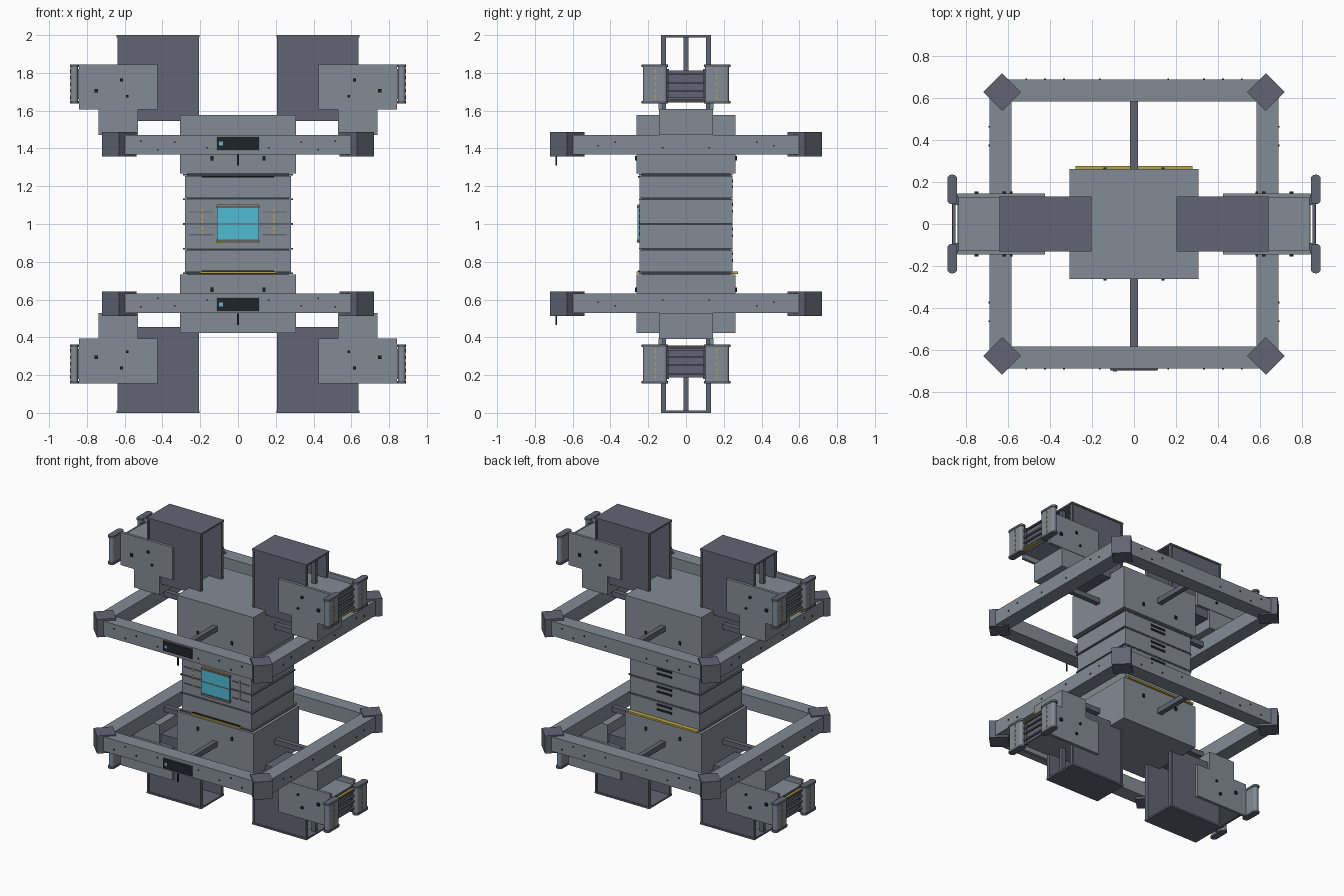
import bpy, bmesh, math
from mathutils import Matrix, Vector

if "Cube" in bpy.data.objects:
    bpy.data.objects.remove(bpy.data.objects["Cube"])


def material(name, rgb):
    m = bpy.data.materials.new(name)
    m.diffuse_color = (*rgb, 1)
    m.use_nodes = True
    m.node_tree.nodes["Principled BSDF"].inputs["Base Color"].default_value = m.diffuse_color
    return m


DARK = material("dark_grey", (0.12, 0.13, 0.17))
GREY = material("mid_grey", (0.23, 0.26, 0.30))
BLACK = material("black", (0.015, 0.018, 0.022))
CYAN = material("cyan", (0.08, 0.5, 0.65))
GOLD = material("gold", (0.5, 0.38, 0.06))


def build(name, boxes, mat=GREY, flip="", turn=0.0, round_z=0.0):
    """Boxes (x0,x1,y0,y1,z0,z1) in one object; flip mirrors on x, y and z=1."""
    bm = bmesh.new()
    for sx in (1, -1) if "x" in flip else (1,):
        for sy in (1, -1) if "y" in flip else (1,):
            for sz in (1, -1) if "z" in flip else (1,):
                for x0, x1, y0, y1, z0, z1 in boxes:
                    c = Vector((sx * (x0 + x1) / 2, sy * (y0 + y1) / 2,
                                1 + sz * ((z0 + z1) / 2 - 1)))
                    mtx = (Matrix.Translation(c) @ Matrix.Rotation(turn, 4, "Z")
                           @ Matrix.Diagonal((x1 - x0, y1 - y0, z1 - z0, 1)))
                    bmesh.ops.create_cube(bm, size=1, matrix=mtx)
    if round_z:
        edges = [e for e in bm.edges
                 if abs(e.verts[0].co.z - e.verts[1].co.z) > 0.005]
        bmesh.ops.bevel(bm, geom=edges, offset=round_z, segments=4,
                        profile=0.5, affect="EDGES")
    me = bpy.data.meshes.new(name)
    bm.to_mesh(me)
    bm.free()
    me.materials.append(mat)
    ob = bpy.data.objects.new(name, me)
    bpy.context.collection.objects.link(ob)
    return ob


# Central stack of slabs with recessed seams
levels = [0.74, 0.868, 1.0, 1.132, 1.26]
build("core_inner", [(-.27, .27, -.235, .235, .73, 1.27)], DARK)
build("core_slabs", [(-.28, .28, -.245, .245, a + .006, b - .006)
                     for a, b in zip(levels, levels[1:])])
build("core_seam_lips", [(-.29, .29, -.25, .245, z - .004, z + .004)
                         for z in levels], DARK)
build("core_front_ribs", [(.13, .26, -.25, -.24, z, z + .006)
                          for z in (.94, 1.06)], DARK, "x")
build("core_back_vents", [(-.06, .06, .24, .25, z, z + .015)
                          for z in (.80, .835, .93, .965, 1.06, 1.095, 1.19, 1.22)], BLACK)

# Front screen and its trim
build("screen", [(-.112, .112, -.256, -.24, .905, 1.09)], CYAN)
build("screen_rails", [(-.115, .115, -.26, -.24, z, z + .012)
                       for z in (.905, 1.085)] +
      [(-.113, .113, -.258, -.24, .997, 1.003)], DARK)
build("screen_gold_trim", [(-.112, .112, -.258, -.24, z, z + .006)
                           for z in (.899, 1.098)], GOLD)
build("side_markers", [(.184, .192, -.25, -.24, .94 + i * .03, .96 + i * .03)
                       for i in range(5)], GOLD, "x")
build("core_slots", [(-.19, .19, -.254, -.24, 1.245, 1.255)], BLACK, "z")
build("gold_strips", [(-.28, .28, .24, .276, .735, .748),
                      (-.2, .2, -.262, -.24, .737, .749)], GOLD)

# Big end blocks
build("end_blocks", [(-.307, .307, -.262, .262, 1.267, 1.577)], GREY, "z")
build("block_studs", [(.13, .145, -.27, .27, 1.335, 1.36)], BLACK, "xz")

# Square frames around each end block
build("frame_beams_front_back", [(-.60, .60, .583, .688, 1.367, 1.472)], GREY, "yz")
build("frame_beams_sides", [(.583, .688, -.60, .60, 1.367, 1.472)], GREY, "xz")
build("frame_corners", [(.565, .693, .565, .693, 1.358, 1.487)], DARK, "xyz",
      turn=math.pi / 4)
build("frame_spokes_y", [(-.018, .018, .25, .60, 1.40, 1.437)], DARK, "yz")
build("frame_spokes_x", [(.29, .60, -.018, .018, 1.40, 1.437)], DARK, "xz")
build("frame_bolts", [(x, x + .008, -.693, -.68, z, z + .008)
                      for x, z in ((.16, 1.40), (.33, 1.43), (.42, 1.39), (.51, 1.435))],
      BLACK, "xyz")
build("frame_side_bolts", [(.68, .693, y, y + .008, z, z + .008)
                           for y, z in ((.12, 1.40), (.37, 1.43), (.46, 1.41))],
      BLACK, "xyz")

# Display on the front of each frame, with a hanging pin
build("display_panels", [(-.112, .112, -.698, -.68, 1.392, 1.46)], BLACK, "z")
build("display_rims", [(-.115, .115, -.694, -.68, 1.389, 1.463)], DARK, "z")
build("display_lamps", [(-.1, -.08, -.702, -.69, 1.416, 1.436)], CYAN, "z")
build("hanging_pins", [(-.004, .004, -.692, -.684, z, z + .06)
                       for z in (1.31, .465)], BLACK)

# Open-ended dark pods
build("pod_walls", [(.215, .627, .105, .125, 1.552, 1.99)], DARK, "xyz")
build("pod_plates", [(.203, .642, -.132, .132, 1.988, 2.0),
                     (.21, .63, -.125, .125, 1.545, 1.557)], DARK, "xz")
build("pod_end_lips", [(x, x + .012, .105, .132, 1.547, 1.99)
                       for x in (.207, .625)], DARK, "xyz")
build("pod_posts", [(.60, .63, -.013, .013, 1.81, 1.99)], DARK, "xz")

# Arms: side plates, core and the foot that sits on the frame
build("arm_side_plates", [(.425, .842, .125, .145, 1.607, 1.845)], GREY, "xyz")
build("arm_cores", [(.425, .835, -.126, .126, 1.642, 1.812)], GREY, "xz")
build("arm_feet", [(.53, .738, -.142, .142, 1.472, 1.61)], GREY, "xz")
build("arm_end_panels", [(.83, .842, -.1, .1, 1.642, 1.81)], DARK, "xz")
build("arm_studs", [(x, x + s, .14, .156, z, z + s) for x, z, s in
                    ((.74, 1.695, .02), (.61, 1.755, .016), (.58, 1.67, .012))],
      BLACK, "xyz")

# Clamp pads at the arm ends
build("clamp_pads", [(.846, .887, .1, .228, 1.65, 1.835)], GREY, "xyz", round_z=.018)
build("clamp_caps", [(.843, .89, .095, .235, z, z + .015)
                     for z in (1.637, 1.83)], DARK, "xyz", round_z=.02)
build("clamp_grooves", [(.88, .889, .158, .164, 1.66 + i * .035, 1.68 + i * .035)
                        for i in range(5)], GOLD, "xyz")
build("clamp_bars", [(.852, .866, -.11, .11, z, z + .01)
                     for z in (1.66, 1.70, 1.74, 1.79)], DARK, "xz")
build("clamp_gold_bars", [(.85, .868, -.1, .1, 1.648, 1.655)], GOLD, "xz")
build("clamp_links", [(.835, .85, .09, .14, 1.66, 1.82)], DARK, "xyz")
